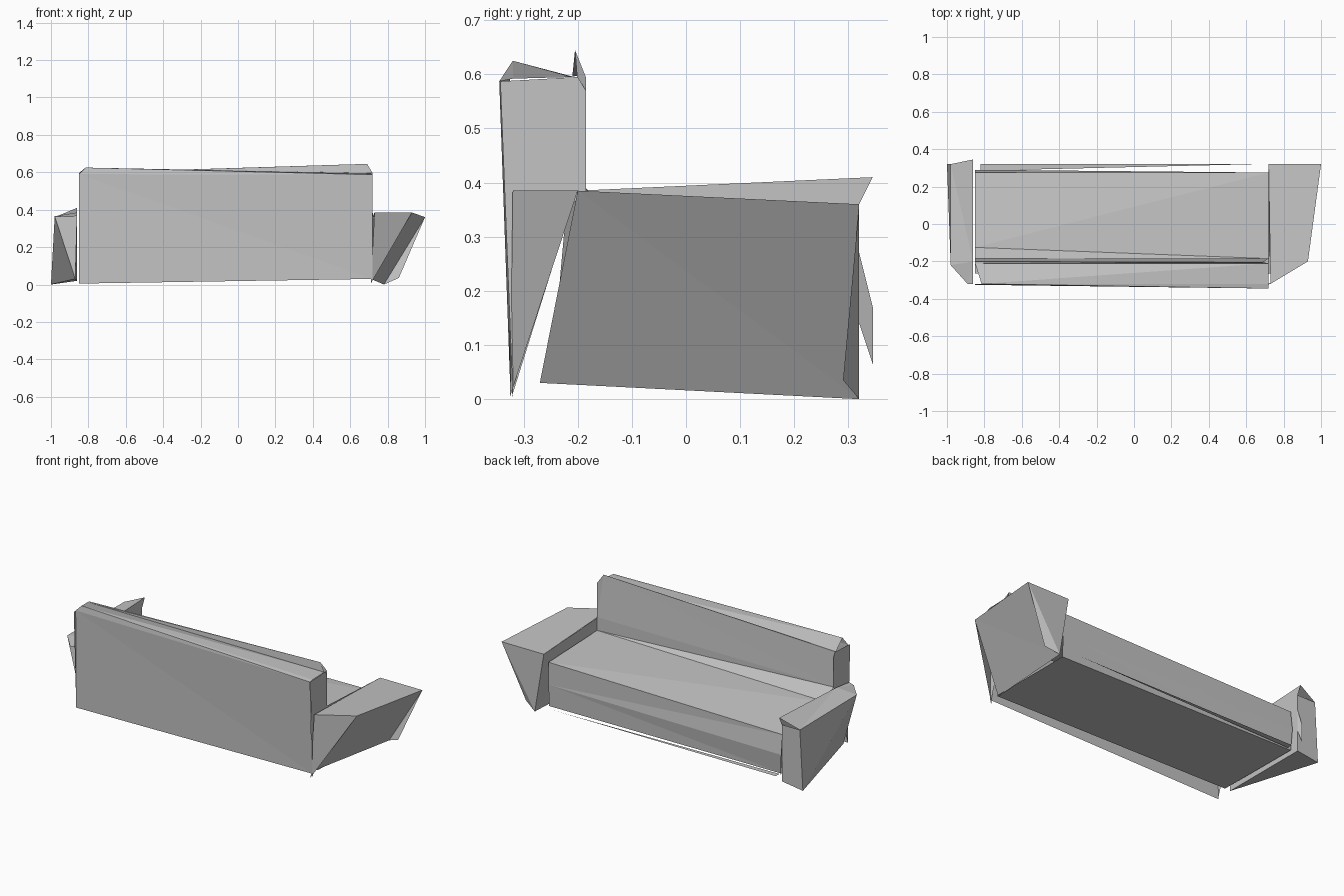
import bpy
import bmesh
from mathutils import Vector

cube = bpy.data.objects.get("Cube")
if cube:
    bpy.data.objects.remove(cube, do_unlink=True)

# One plain upholstery colour
grey = bpy.data.materials.new("light_grey_fabric")
grey.use_nodes = True
colour = (0.55, 0.55, 0.55, 1)
grey.diffuse_color = colour
grey.node_tree.nodes["Principled BSDF"].inputs["Base Color"].default_value = colour


def finish(name, bm):
    mesh = bpy.data.meshes.new(name)
    bm.to_mesh(mesh)
    bm.free()
    mesh.materials.append(grey)
    part = bpy.data.objects.new(name, mesh)
    bpy.context.collection.objects.link(part)
    return part


def panel(name, *corners):
    """A flat or slightly folded sheet through its corners."""
    bm = bmesh.new()
    verts = [bm.verts.new(c) for c in corners]
    bm.faces.new(verts)
    bmesh.ops.triangulate(bm, faces=bm.faces[:])
    return finish(name, bm)


def strip(name, first, second):
    """Join two matching open outlines with a strip of faces."""
    bm = bmesh.new()
    a = [bm.verts.new(p) for p in first]
    b = [bm.verts.new(p) for p in second]
    for i in range(len(a) - 1):
        bm.faces.new((a[i], a[i + 1], b[i + 1], b[i]))
    bmesh.ops.triangulate(bm, faces=bm.faces[:])
    bmesh.ops.recalc_face_normals(bm, faces=bm.faces[:])
    return finish(name, bm)


def outline(x, pairs):
    return [Vector((x, y, z)) for y, z in pairs]


# Shared positions
right, left = -0.85, 0.72
rear, front = -0.32, 0.32
arm_back, arm_top = -0.2, 0.385
floor = 0.03

# Hollow body: back wall, sloping top, backrest, seat, front and underside
right_end = outline(right, [
    (rear, 0.005), (-0.325, 0.59), (rear, 0.625), (-0.21, 0.596), (arm_back, 0.597),
    (-0.185, 0.39), (-0.125, 0.32), (0.275, 0.275), (0.29, 0.16),
    (0.275, 0.04), (-0.265, 0.045)])
left_end = outline(left, [
    (-0.325, floor), (-0.345, 0.587), (rear, 0.592), (-0.21, 0.595), (-0.205, 0.645),
    (-0.185, 0.39), (-0.185, 0.31), (0.275, 0.295), (0.275, 0.16),
    (0.27, floor), (-0.27, floor)])
# The raised peaks sit slightly in from the ends
right_end[2].x += 0.035
left_end[4].x -= 0.03
strip("sofa_body", right_end, left_end)

# Tapered end covers of the backrest
for name, x in (("right_back_end", right), ("left_back_end", left)):
    panel(name, (x, rear, 0.01), (x, -0.343, 0.587), (x, arm_back, 0.595),
          (x, -0.185, 0.57), (x, -0.185, arm_top), (x, -0.21, 0.36))
panel("left_peak_fold", left_end[4], (left, -0.185, 0.595), left_end[5])

# Flared left arm
inner_back = (left, arm_back, arm_top)
inner_front = (left, front, 0.36)
outer_back = (0.93, arm_back, arm_top)
outer_front = (1, front, 0.36)
rear_tip = (0.73, rear, arm_top)
rear_foot = (0.71, -0.325, 0.005)
toe_inner = (0.78, front, 0)
toe_outer = (0.86, 0.29, 0.035)
heel = (0.71, -0.27, floor)
panel("left_arm_top", rear_tip, outer_back, outer_front, inner_front)
panel("left_arm_outer", outer_back, heel, toe_inner, outer_front)
panel("left_arm_rear", rear_tip, rear_foot, outer_back)
panel("left_arm_front", inner_front, outer_front, toe_inner)
panel("left_arm_front_fold", outer_front, toe_outer, toe_inner)
panel("left_arm_inner", inner_back, inner_front, toe_inner, heel)

# Narrow right arm with a wedge-shaped outer side
top_rear = (-0.98, -0.22, 0.365)
top_front = (-0.98, front, 0.36)
ridge_rear = (-0.86, arm_back, arm_top)
ridge_front = (-0.86, 0.345, 0.41)
inner_front_top = (-0.86, front, 0.36)
toe = (-1, front, 0)
inner_toe = (-0.86, front, 0.02)
inner_rear = (-0.87, -0.25, floor)
panel("right_arm_top", top_rear, ridge_rear, ridge_front, top_front)
panel("right_arm_outer", top_rear, top_front, toe)
panel("right_arm_front", top_front, inner_front_top, inner_toe, toe)
panel("right_arm_inner", ridge_rear, inner_front_top, inner_toe, inner_rear)
panel("right_arm_tip", ridge_rear, ridge_front, inner_front_top)
panel("right_arm_base", toe, inner_toe, inner_rear)
panel("right_arm_rear", top_rear, toe, inner_rear, ridge_rear)
panel("right_front_fold", (-0.86, front, 0.27), (-0.87, 0.345, 0.17),
      (-0.87, 0.345, 0.065), (-0.86, front, 0.14))
panel("right_rear_flap", top_rear, (-0.89, rear, 0.36), (-0.86, rear, 0.37), ridge_rear)

# Thin hem along the front
panel("front_hem", (-0.82, front, 0.04), (0.65, front, 0.04), (-0.82, 0.285, 0.04))
